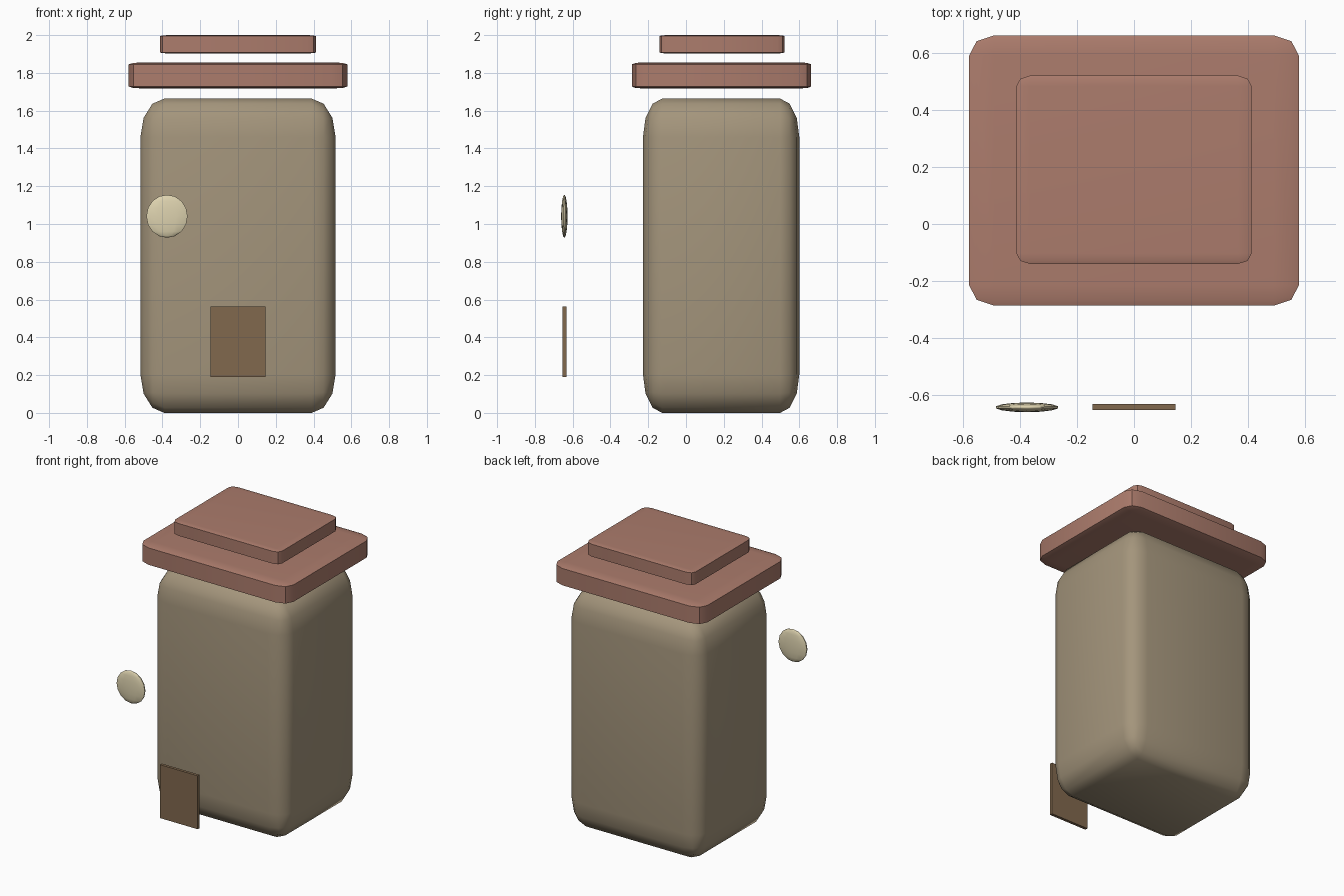
import bpy, bmesh, math
from mathutils import Matrix, Vector

if "Cube" in bpy.data.objects:
    bpy.data.objects.remove(bpy.data.objects["Cube"])


def material(name, rgb):
    m = bpy.data.materials.new(name)
    m.diffuse_color = (*rgb, 1)
    m.use_nodes = True
    m.node_tree.nodes["Principled BSDF"].inputs["Base Color"].default_value = m.diffuse_color
    return m


def add_part(name, bm, center, size, mat, smooth=None):
    """Stretch a unit-sized shape to size, place it, and shade it."""
    bm.transform(Matrix.Translation(center) @ Matrix.Diagonal((*size, 1)))
    bm.normal_update()
    me = bpy.data.meshes.new(name)
    bm.to_mesh(me)
    bm.free()
    me.materials.append(mat)
    ob = bpy.data.objects.new(name, me)
    bpy.context.collection.objects.link(ob)
    if smooth:
        bpy.ops.object.select_all(action='DESELECT')
        ob.select_set(True)
        bpy.context.view_layer.objects.active = ob
        bpy.ops.object.shade_smooth_by_angle(angle=math.radians(smooth))
    return ob


def box(name, lo, hi, mat, bevel=0, segments=1, smooth=None):
    """Box between two corners; the bevel is a fraction of each side."""
    lo, hi = Vector(lo), Vector(hi)
    bm = bmesh.new()
    bmesh.ops.create_cube(bm, size=1)
    if bevel:
        bmesh.ops.bevel(bm, geom=bm.edges[:], offset=bevel, segments=segments,
                        profile=0.5, affect='EDGES', clamp_overlap=True)
    return add_part(name, bm, (lo + hi) / 2, hi - lo, mat, smooth)


stone = material("stone", (0.37, 0.30, 0.20))
clay = material("clay", (0.41, 0.20, 0.15))
cream = material("cream", (0.73, 0.65, 0.43))
brown = material("brown", (0.22, 0.14, 0.076))

# Tall rounded body
box("body", (-0.517, -0.228, 0), (0.517, 0.6, 1.664), stone, 0.123, 3, 40)

# Two stacked lid slabs floating above the body
box("lower_lid", (-0.579, -0.287, 1.717), (0.579, 0.663, 1.856), clay, 0.076, 2, 30)
box("upper_lid", (-0.413, -0.14, 1.903), (0.413, 0.521, 2.0), clay, 0.056, 2, 30)

# Thin panel in front of the body
box("front_panel", (-0.146, -0.653, 0.19), (0.146, -0.633, 0.563), brown)

# Flattened round button
bm = bmesh.new()
bmesh.ops.create_uvsphere(bm, u_segments=14, v_segments=8, radius=0.5)
add_part("round_button", bm, (-0.376, -0.644, 1.041), (0.224, 0.034, 0.228), cream, 40)
